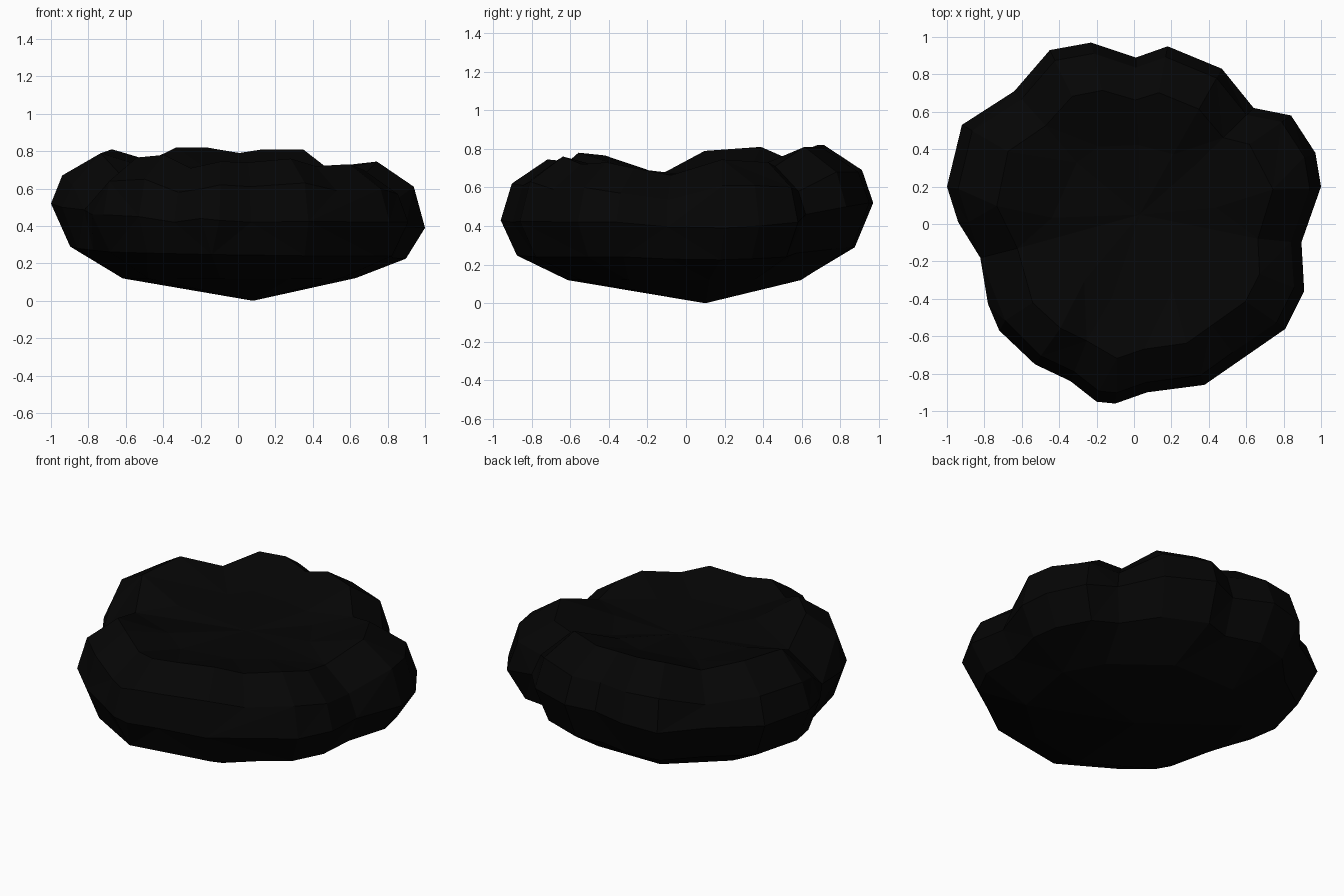
import bpy, bmesh

if "Cube" in bpy.data.objects:
    bpy.data.objects.remove(bpy.data.objects["Cube"])

# Plan outline: x, y, height of the widest point, height of the lobe top
OUTLINE = [
    (-1.00, 0.20, .52, .80), (-0.92, 0.53, .52, .81), (-0.64, 0.71, .50, .75),
    (-0.45, 0.93, .50, .82), (-0.23, 0.97, .52, .82), (0.01, 0.89, .50, .79),
    (0.18, 0.95, .52, .81), (0.47, 0.83, .50, .81), (0.64, 0.62, .46, .71),
    (0.84, 0.58, .42, .73), (0.97, 0.38, .40, .74), (1.00, 0.20, .39, .74),
    (0.93, -0.03, .40, .69), (0.89, -0.10, .40, .66), (0.91, -0.36, .42, .70),
    (0.81, -0.56, .42, .73), (0.56, -0.73, .42, .72), (0.38, -0.86, .43, .76),
    (0.07, -0.90, .42, .74), (-0.10, -0.96, .43, .75), (-0.20, -0.95, .44, .73),
    (-0.34, -0.84, .42, .71), (-0.53, -0.75, .45, .78), (-0.72, -0.57, .46, .77),
    (-0.78, -0.43, .46, .73), (-0.83, -0.17, .48, .67), (-0.94, 0.01, .50, .75),
]


def smooth_outline(x, y, s, pull):
    """Scale a plan point, rounding off the lobes by 'pull'."""
    r = (x * x + y * y) ** .5
    k = s * (1 + pull * (.95 / r - 1))
    return x * k, y * k


# Rings from underside to crown: scale, rounding, height rule
RINGS = [
    (.64, .7, lambda m, t: .12),
    (.91, .2, lambda m, t: .25 + .5 * (m - .44)),
    (1.0, 0, lambda m, t: m),
    (.94, 0, lambda m, t: t - .13),
    (.74, .1, lambda m, t: t),
    (.45, .5, lambda m, t: .67 + .35 * (t - .70)),
]

bm = bmesh.new()
rings = []
for scale, pull, height in RINGS:
    ring = []
    for x, y, mid, top in OUTLINE:
        px, py = smooth_outline(x, y, scale, pull)
        ring.append(bm.verts.new((px, py, height(mid, top))))
    rings.append(ring)

# Skin the rings and close them with a bottom and a crown point
n = len(OUTLINE)
bottom = bm.verts.new((.08, .10, 0))
crown = bm.verts.new((.03, .05, .66))
for i in range(n):
    j = (i + 1) % n
    for a, b in zip(rings, rings[1:]):
        bm.faces.new((a[i], a[j], b[j], b[i]))
    bm.faces.new((bottom, rings[0][j], rings[0][i]))
    bm.faces.new((crown, rings[-1][i], rings[-1][j]))
bmesh.ops.triangulate(bm, faces=bm.faces[:])
bmesh.ops.recalc_face_normals(bm, faces=bm.faces[:])

mesh = bpy.data.meshes.new("lumpy_clump")
bm.to_mesh(mesh)
bm.free()
clump = bpy.data.objects.new("lumpy_clump", mesh)
bpy.context.collection.objects.link(clump)

# Coarser, irregular facets
facets = clump.modifiers.new("coarse_facets", 'DECIMATE')
facets.ratio = .7

dark = bpy.data.materials.new("near_black")
dark.diffuse_color = (.0015, .0015, .0015, 1)
dark.use_nodes = True
dark.node_tree.nodes["Principled BSDF"].inputs["Base Color"].default_value = dark.diffuse_color
mesh.materials.append(dark)
